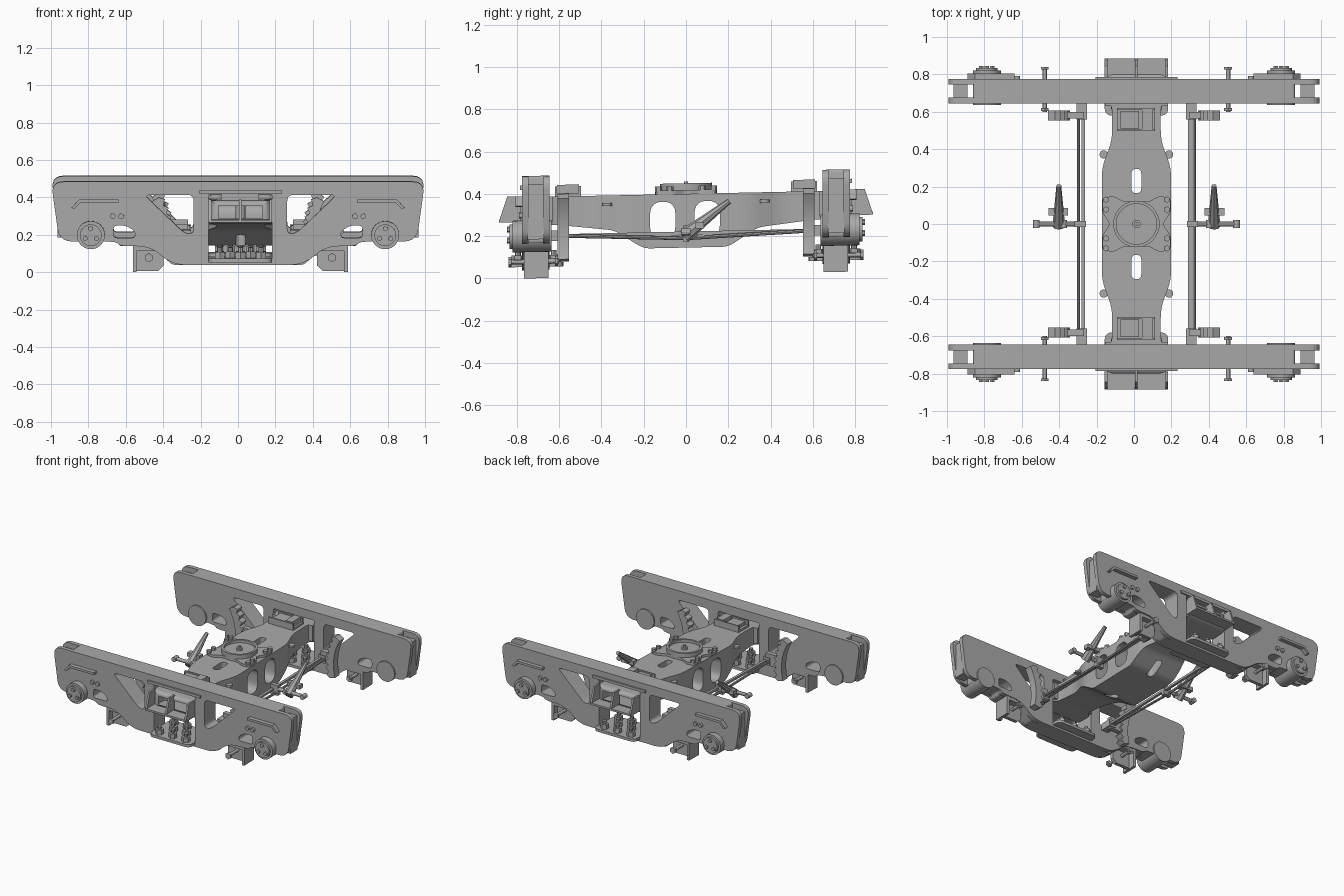
import bpy, bmesh, math
from mathutils import Matrix, Vector

if bpy.data.objects.get("Cube"):
    bpy.data.objects.remove(bpy.data.objects["Cube"])

steel = bpy.data.materials.new("grey_steel")
steel.use_nodes = True
GREY = (0.4, 0.4, 0.4, 1)
steel.diffuse_color = GREY
steel.node_tree.nodes["Principled BSDF"].inputs["Base Color"].default_value = GREY

CX = 0.013                      # middle of the bolster and windows
LEAN = Matrix.Identity(4)       # the whole truck leans slightly to the front
LEAN[2][1] = 0.021
AXES = {"z": Matrix.Identity(4),
        "y": Matrix(((1, 0, 0, 0), (0, 0, -1, 0), (0, 1, 0, 0), (0, 0, 0, 1))),
        "x": Matrix(((0, 0, 1, 0), (1, 0, 0, 0), (0, 1, 0, 0), (0, 0, 0, 1)))}
parts = []


def finish(name, bm):
    mesh = bpy.data.meshes.new(name)
    bmesh.ops.recalc_face_normals(bm, faces=bm.faces)
    bm.to_mesh(mesh)
    bm.free()
    mesh.materials.clear()
    mesh.materials.append(steel)
    ob = bpy.data.objects.new(name, mesh)
    bpy.context.collection.objects.link(ob)
    parts.append(ob)
    return ob


def box(name, x, y, z):
    bm = bmesh.new()
    size = [abs(a[1] - a[0]) for a in (x, y, z)]
    mid = Vector([sum(a) / 2 for a in (x, y, z)])
    bmesh.ops.create_cube(bm, size=1, matrix=Matrix.Translation(mid) @ Matrix.Diagonal((*size, 1)))
    return finish(name, bm)


def rod(name, a, b, r, r2=None, sides=16):
    a, b = Vector(a), Vector(b)
    turn = (b - a).to_track_quat("Z", "Y").to_matrix().to_4x4()
    bm = bmesh.new()
    bmesh.ops.create_cone(bm, cap_ends=True, segments=sides, radius1=r, radius2=r if r2 is None else r2,
                          depth=(b - a).length, matrix=Matrix.Translation((a + b) / 2) @ turn)
    return finish(name, bm)


def rounded(pts, r, n=5):
    out = []
    for i, p in enumerate(pts):
        p = Vector(p)
        ends = []
        for q in (Vector(pts[i - 1]), Vector(pts[(i + 1) % len(pts)])):
            d = q - p
            ends.append(p + d.normalized() * min(r, d.length * 0.49))
        for k in range(n + 1):
            t = k / n
            out.append(ends[0] * (1 - t) ** 2 + p * 2 * t * (1 - t) + ends[1] * t * t)
    return out


def rect(u0, u1, v0, v1):
    return [(u0, v0), (u1, v0), (u1, v1), (u0, v1)]


def plate(name, loops, axis, centre, thick):
    """Extrude an outline with holes along an axis."""
    cu = bpy.data.curves.new(name, "CURVE")
    cu.dimensions, cu.fill_mode, cu.extrude = "2D", "BOTH", thick / 2
    for loop in loops:
        sp = cu.splines.new("POLY")
        sp.points.add(len(loop) - 1)
        for pt, p in zip(sp.points, loop):
            pt.co = (p[0], p[1], 0, 1)
        sp.use_cyclic_u = True
    tmp = bpy.data.objects.new(name, cu)
    mesh = bpy.data.meshes.new_from_object(tmp)
    bm = bmesh.new()
    bm.from_mesh(mesh)
    bpy.data.objects.remove(tmp)
    bpy.data.curves.remove(cu)
    bpy.data.meshes.remove(mesh)
    bmesh.ops.remove_doubles(bm, verts=bm.verts, dist=1e-5)
    move = [centre if a == axis else 0 for a in "xyz"]
    bm.transform(Matrix.Translation(move) @ AXES[axis])
    return finish(name, bm)


def mirrored(half, mid=0):
    """Complete a half outline across the line u = mid."""
    return [(mid + u, v) for u, v in half] + [(mid - u, v) for u, v in reversed(half)]


# side frame outlines
lower = [(0.955, 0.18), (0.645, 0.18), (0.635, 0.155), (0.47, 0.155), (0.35, 0.055)]
cheek = rounded(mirrored([(1, 0.5)] + lower), 0.07)
core = rounded(mirrored([(0.86, 0.5), (0.86, 0.18)] + lower[1:]), 0.015)
holes = [rounded(rect(CX - 0.17, CX + 0.17, 0.075, 0.435), 0.015)]
for m in (-1, 1):
    window = [(0.515, 0.43), (0.25, 0.43), (0.25, 0.22), (0.3, 0.225)]
    slot = [(0.665, 0.2), (0.55, 0.2), (0.55, 0.235), (0.6, 0.265), (0.665, 0.265)]
    holes += [rounded([(CX + m * u, v) for u, v in window], 0.035),
              rounded([(m * u, v) for u, v in slot], 0.02)]

for s, side in ((-1, "front"), (1, "back")):
    # side frame in three layers, open at the ends
    for off, outline, thick, label in ((-0.05, cheek, 0.03, "inner"), (0, core, 0.07, "core"),
                                       (0.05, cheek, 0.03, "outer")):
        plate(f"{side}_frame_{label}", [outline] + holes, "y", s * (0.71 + off), thick)
    face = s * 0.775
    box(f"{side}_window_lip", (CX - 0.22, CX + 0.22), (face, s * 0.785), (0.435, 0.455))

    for m in (-1, 1):
        box(f"{side}_end_filler", (m * 0.89, m * 0.965), (s * 0.67, s * 0.75), (0.2, 0.46))
        # bearing with stepped cap and bolts
        bx = m * 0.787
        rod(f"{side}_bearing", (bx, s * 0.635, 0.215), (bx, s * 0.82, 0.215), 0.075, sides=32)
        rod(f"{side}_bearing_cap", (bx, s * 0.8, 0.215), (bx, s * 0.835, 0.215), 0.058, sides=32)
        for k in range(3):
            a = math.radians(90 + 120 * k)
            px, pz = bx + 0.035 * math.cos(a), 0.215 + 0.035 * math.sin(a)
            rod(f"{side}_bearing_bolt", (px, s * 0.83, pz), (px, s * 0.846, pz), 0.014, sides=6)
        # raised rib over the bearing
        rib = [(0.64, 0.405), (0.85, 0.405), (0.89, 0.36), (0.875, 0.355), (0.842, 0.388), (0.64, 0.388)]
        plate(f"{side}_rib", [[(m * u, v) for u, v in rib]], "y", s * 0.79, 0.03)
        for k in range(2):
            px = m * (0.67 - 0.045 * k)
            rod(f"{side}_button", (px, face, 0.315), (px, s * 0.79, 0.315), 0.015, sides=12)

        # bracket hanging below the frame
        out, inn = CX + m * 0.575, CX + m * 0.41
        box(f"{side}_bracket_end", (out, out - m * 0.02), (s * 0.65, s * 0.765), (0.016, 0.16))
        box(f"{side}_bracket_top", (out, inn), (s * 0.65, s * 0.765), (0.13, 0.16))
        web = [(out, 0.022), (CX + m * 0.44, 0.022), (inn, 0.05), (inn, 0.15), (out, 0.15)]
        plate(f"{side}_bracket_web", [web], "y", s * 0.71, 0.025)
        px = CX + m * 0.49
        rod(f"{side}_bracket_bolt", (px, s * 0.6, 0.095), (px, s * 0.84, 0.095), 0.012, sides=12)
        for py in (0.605, 0.825):
            rod(f"{side}_bracket_nut", (px, s * py, 0.095), (px, s * (py + 0.015), 0.095), 0.024, sides=6)

        # corrugated brake head following the wheel
        arc = []
        for k in range(15):
            a = math.radians(150 + 3.2 * k)
            arc.append((a, 0.425 + 0.022 * (k % 2)))
        ring = arc + [(a, 0.38) for a, r in reversed(arc)]
        head = [(-m * -0.79 + m * r * math.cos(a), 0.2 + r * math.sin(a)) for a, r in ring]
        plate(f"{side}_brake_shoe", [head], "y", s * 0.58, 0.055)
        box(f"{side}_brake_head", (CX + m * 0.28, CX + m * 0.37), (s * 0.565, s * 0.6), (0.18, 0.27))
        box(f"{side}_beam_end", (CX + m * 0.265, CX + m * 0.32), (s * 0.56, s * 0.648), (0.19, 0.24))

    # spring seat with pegs
    plate(f"{side}_spring_seat", [rounded(rect(CX - 0.17, CX + 0.17, s * 0.71 - 0.13, s * 0.71 + 0.13), 0.04)],
          "z", 0.08, 0.02)
    for row in range(3):
        for col in range(3 - row % 2):
            px = CX + (col - (1 if row % 2 == 0 else 0.5)) * 0.11
            py = s * 0.71 + (row - 1) * 0.085
            rod(f"{side}_spring_peg", (px, py, 0.085), (px, py, 0.125), 0.03, sides=6)
            rod(f"{side}_spring_pin", (px, py, 0.12), (px, py, 0.148), 0.014, sides=8)

    # bolster end with two open pockets
    box(f"{side}_pocket_floor", (CX - 0.17, CX + 0.17), (s * 0.78, s * 0.885), (0.283, 0.297))
    for px in (-0.163, 0, 0.163):
        wall = [(s * 0.78, 0.285), (s * 0.885, 0.285), (s * 0.845, 0.405), (s * 0.78, 0.405)]
        plate(f"{side}_pocket_wall", [wall], "x", CX + px, 0.014)

    # side bearing pad on the bolster
    box(f"{side}_pad_base", (CX - 0.105, CX + 0.1), (s * 0.5, s * 0.615), (0.395, 0.415))
    box(f"{side}_pad_block", (CX - 0.085, CX + 0.015), (s * 0.51, s * 0.605), (0.41, 0.44))
    box(f"{side}_pad_roller", (CX + 0.03, CX + 0.085), (s * 0.505, s * 0.61), (0.41, 0.455))
    for py in (0.497, 0.61):
        box(f"{side}_pad_rail", (CX - 0.105, CX + 0.1), (s * py, s * (py + 0.01)), (0.4, 0.448))
    for m in (-1, 1):
        rod(f"{side}_lug", (CX + m * 0.175, s * 0.372, 0.35), (CX + m * 0.175, s * 0.372, 0.365), 0.022)
        box(f"{side}_guide", (CX + m * 0.13, CX + m * 0.168), (s * 0.63, s * 0.65), (0.28, 0.4))

# bolster: plan outline intersected with its side outline
half_plan = [(0.168, 0.8), (0.168, 0.65), (0.13, 0.64), (0.13, 0.45), (0.185, 0.3)]
right = half_plan + [(u, -v) for u, v in reversed(half_plan)]
plan = [rounded(mirrored(right, CX), 0.05, 4)]
plan += [rounded(rect(CX - 0.026, CX + 0.026, q - 0.065, q + 0.065), 0.026) for q in (-0.23, 0.23)]
bolster = plate("bolster", plan, "z", 0.3, 0.6)
side_half = [(0.8, 0.4), (0.8, 0.275), (0.6, 0.265), (0.34, 0.235), (0.2, 0.146)]
web = [rounded(mirrored(side_half), 0.06, 4)]
web[0] = rounded(mirrored(side_half), 0.03, 4)
web += [rounded(rect(q - 0.06, q + 0.06, 0.19, 0.365), 0.06) for q in (-0.11, 0.1)]
cutter = plate("bolster_side", web, "x", CX, 0.6)
cutter.hide_render = True
mod = bolster.modifiers.new("shape", "BOOLEAN")
mod.operation, mod.solver, mod.object = "INTERSECT", "EXACT", cutter
bpy.context.view_layer.update()
shaped = bpy.data.meshes.new_from_object(bolster.evaluated_get(bpy.context.evaluated_depsgraph_get()))
bolster.modifiers.clear()
bolster.data = shaped
parts.remove(cutter)
bpy.data.objects.remove(cutter)

# centre plate with raised ring, pin and bolts
base = mirrored([(0.185, 0.14), (0.185, -0.14), (0.12, -0.155), (0.08, -0.12)], CX)
base = mirrored([(0.07, 0.12), (0.12, 0.15), (0.182, 0.14), (0.182, 0.06), (0.14, 0.0),
                 (0.182, -0.06), (0.182, -0.14), (0.12, -0.15), (0.07, -0.12)], CX)
plate("centre_plate_base", [rounded(base, 0.02, 3)], "z", 0.408, 0.02)


def circle(r):
    return [(CX + r * math.cos(math.tau * k / 40), r * math.sin(math.tau * k / 40)) for k in range(40)]


plate("centre_plate_ring", [circle(0.124), circle(0.108)], "z", 0.425, 0.05)
rod("centre_plate_floor", (CX, 0, 0.4), (CX, 0, 0.43), 0.109, sides=40)
rod("centre_pin", (CX, 0, 0.42), (CX, 0, 0.445), 0.022)
rod("centre_pin_tip", (CX, 0, 0.44), (CX, 0, 0.458), 0.01)
for m in (-1, 1):
    for py in (-0.13, -0.077, 0.077, 0.13):
        rod("plate_bolt", (CX + m * 0.163, py, 0.41), (CX + m * 0.163, py, 0.437), 0.017, sides=6)

    # brake beam, fulcrum and lever
    def bx(u):
        return CX + m * u
    box("beam_bar", (bx(0.275), bx(0.295)), (-0.645, 0.645), (0.205, 0.222))
    for s in (-1, 1):
        rod("beam_tie", (bx(0.31), s * 0.62, 0.215), (bx(0.31), 0, 0.19), 0.009, sides=8)
    box("beam_strut", (bx(0.27), bx(0.33)), (-0.015, 0.015), (0.175, 0.25))
    rod("fulcrum_rod", (bx(0.28), 0, 0.22), (bx(0.54), 0, 0.22), 0.013, sides=12)
    for u in (0.39, 0.535):
        rod("fulcrum_pin", (bx(u), -0.022, 0.22), (bx(u), 0.022, 0.22), 0.018, sides=12)
    box("lever_hub", (bx(0.365), bx(0.47)), (0.045, 0.085), (0.235, 0.265))
    rod("lever", (bx(0.415), -0.01, 0.2), (bx(0.415), 0.205, 0.362), 0.034, 0.013, 8)

# lean every part and shade
bpy.ops.object.select_all(action="DESELECT")
for ob in parts:
    ob.data.transform(LEAN)
    ob.select_set(True)
bpy.context.view_layer.objects.active = parts[0]
bpy.ops.object.shade_smooth_by_angle(angle=math.radians(30))
